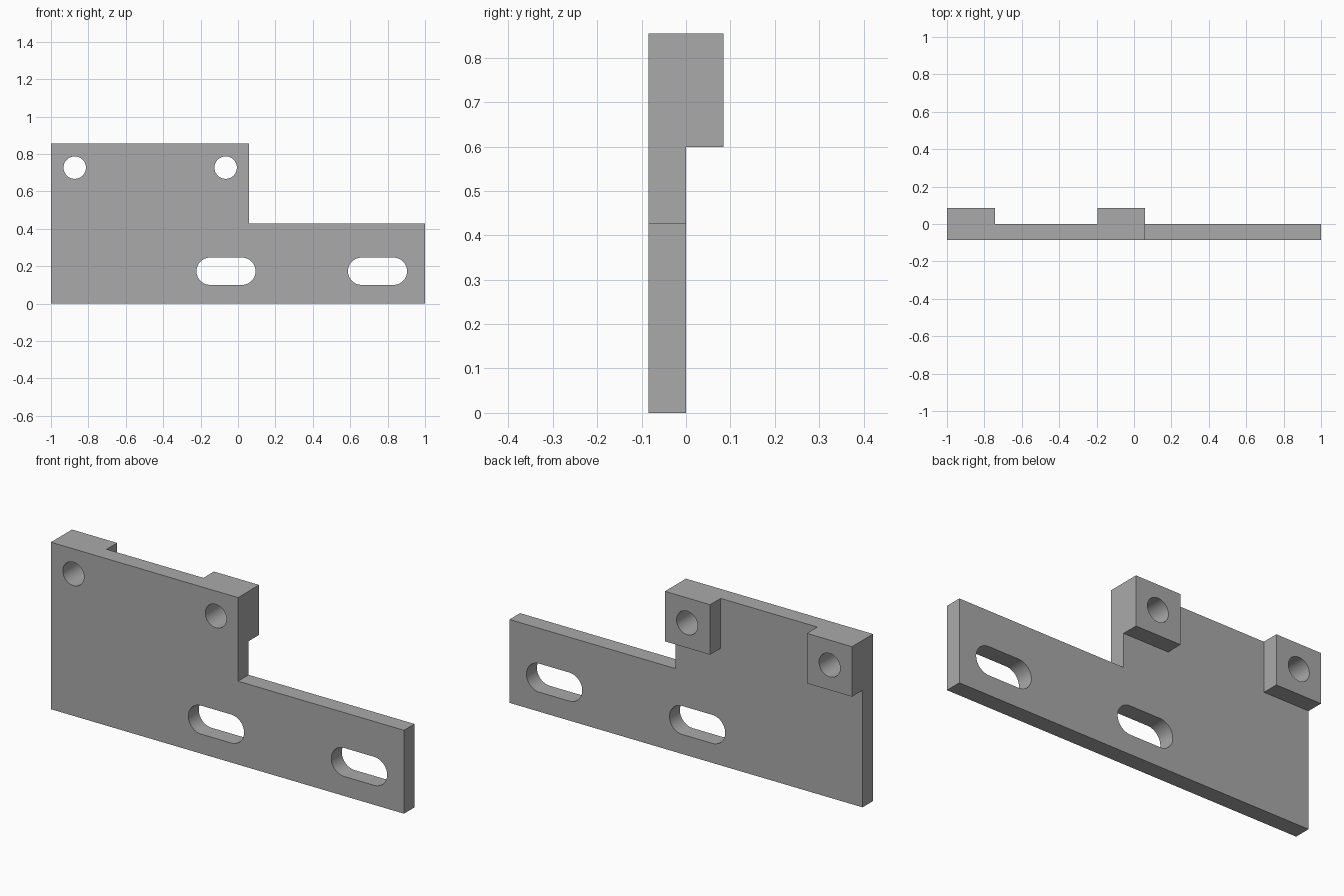
import bpy
import bmesh
import math

if "Cube" in bpy.data.objects:
    bpy.data.objects.remove(bpy.data.objects["Cube"], do_unlink=True)

HALF_DEPTH = 0.085
HEIGHT = 0.855

grey = bpy.data.materials.new("machined_grey")
grey.use_nodes = True
colour = (0.4, 0.4, 0.4, 1.0)
grey.diffuse_color = colour
grey.node_tree.nodes["Principled BSDF"].inputs["Base Color"].default_value = colour


def extrude_profile(name, points, y0, y1):
    """Solid made by sweeping an (x, z) outline from y0 to y1."""
    bm = bmesh.new()
    face = bm.faces.new([bm.verts.new((x, y0, z)) for x, z in points])
    swept = bmesh.ops.extrude_face_region(bm, geom=[face])["geom"]
    verts = [g for g in swept if isinstance(g, bmesh.types.BMVert)]
    bmesh.ops.translate(bm, vec=(0, y1 - y0, 0), verts=verts)
    bmesh.ops.recalc_face_normals(bm, faces=bm.faces)
    mesh = bpy.data.meshes.new(name)
    bm.to_mesh(mesh)
    bm.free()
    mesh.materials.append(grey)
    obj = bpy.data.objects.new(name, mesh)
    bpy.context.collection.objects.link(obj)
    return obj


def slot_outline(cx, cz, radius, straight=0.0, steps=24):
    """Round-ended outline; a plain circle when straight is zero."""
    points = []
    for side in (1, -1):
        for i in range(steps + (1 if straight else 0)):
            a = math.pi * (i / steps - 0.5)
            points.append((cx + side * (straight / 2 + radius * math.cos(a)),
                           cz + side * radius * math.sin(a)))
    return points


def combine(target, tool, operation):
    """Apply a boolean and discard the tool body."""
    mod = target.modifiers.new(operation.title(), "BOOLEAN")
    mod.operation = operation
    mod.solver = "EXACT"
    mod.object = tool
    bpy.ops.object.select_all(action="DESELECT")
    bpy.context.view_layer.objects.active = target
    target.select_set(True)
    bpy.ops.object.modifier_apply(modifier=mod.name)
    bpy.data.objects.remove(tool, do_unlink=True)


# L-shaped plate
STEP_X, STEP_Z = 0.06, 0.427
bracket = extrude_profile("mounting_bracket", [
    (-1, 0), (1, 0), (1, STEP_Z), (STEP_X, STEP_Z),
    (STEP_X, HEIGHT), (-1, HEIGHT)], -HALF_DEPTH, 0)

# Square bosses on the back, at the upper corners
BOSS = 0.256
for left in (-1, STEP_X - BOSS):
    right, low = left + BOSS, HEIGHT - BOSS
    boss = extrude_profile("boss", [
        (left, low), (right, low), (right, HEIGHT), (left, HEIGHT)],
        -HALF_DEPTH, HALF_DEPTH)
    combine(bracket, boss, "UNION")

# Bolt holes through the bosses and slots through the lower arm
openings = [slot_outline(x, 0.727, 0.06) for x in (-0.873, -0.066)]
openings += [slot_outline(x, 0.173, 0.073, 0.17) for x in (-0.064, 0.746)]
for outline in openings:
    cutter = extrude_profile("cutter", outline, -0.3, 0.3)
    combine(bracket, cutter, "DIFFERENCE")

bpy.ops.object.shade_smooth_by_angle(angle=math.radians(30))
